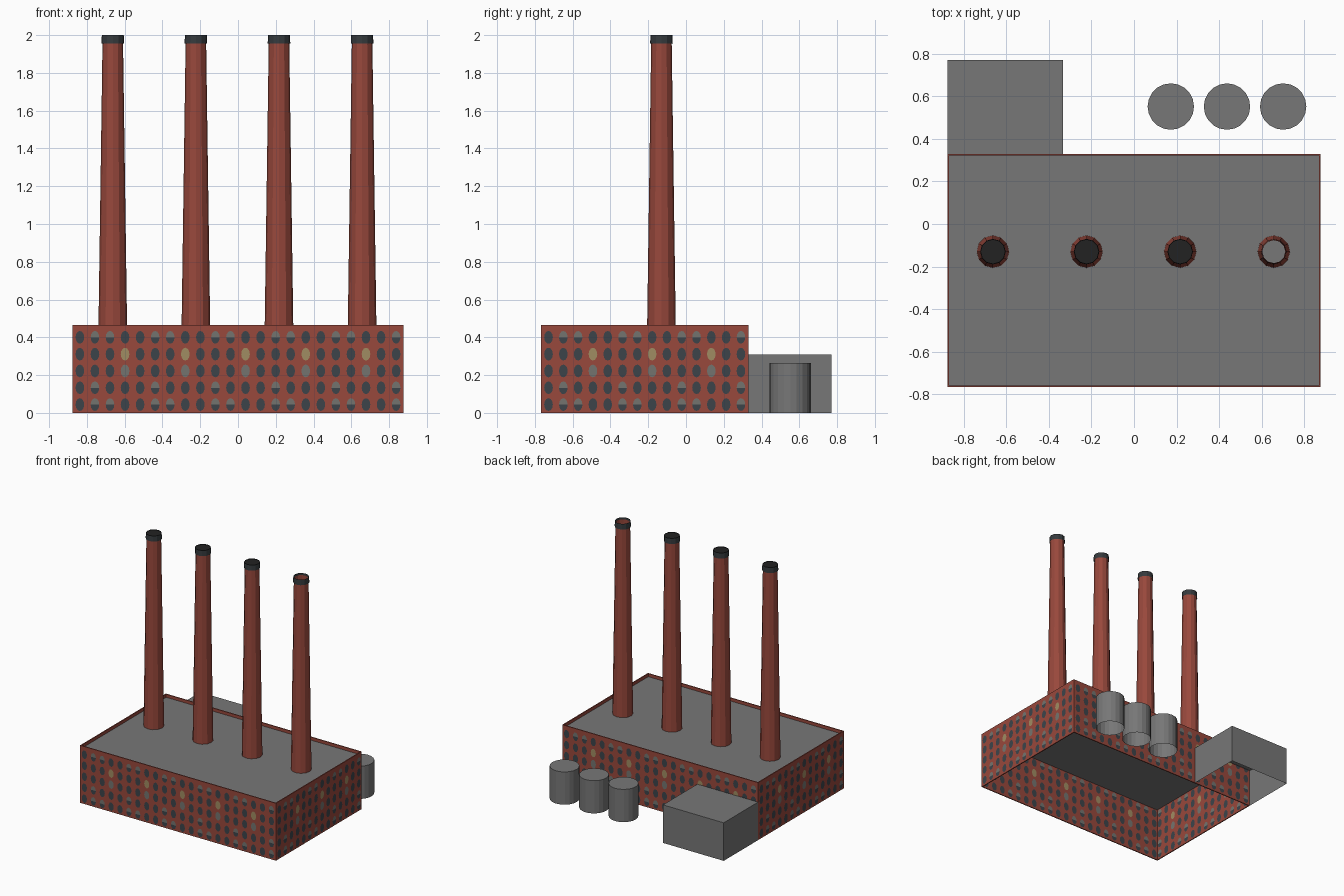
import bpy, bmesh, math
from mathutils import Vector

if "Cube" in bpy.data.objects:
    bpy.data.objects.remove(bpy.data.objects["Cube"], do_unlink=True)


def material(name, code):
    """Flat material from an sRGB hex code."""
    rgb = [int(code[i:i + 2], 16) / 255 for i in (0, 2, 4)]
    col = [c / 12.92 if c < 0.04 else ((c + 0.055) / 1.055) ** 2.4 for c in rgb] + [1]
    m = bpy.data.materials.new(name)
    m.use_nodes = True
    m.diffuse_color = col
    bsdf = m.node_tree.nodes["Principled BSDF"]
    bsdf.inputs["Base Color"].default_value = col
    bsdf.inputs["Roughness"].default_value = 0.9
    return m


BRICK = material("red brick", "98483C")
GREY = material("concrete grey", "777777")
CAP = material("dark cap grey", "353A3D")
SOOT = material("soot black", "222222")
GLASS = material("dark glass", "3C444A")
PALE = material("pale glass", "74746F")
LAMP = material("lit window tan", "A08C62")


def finish(name, bm, *mats):
    me = bpy.data.meshes.new(name)
    bm.to_mesh(me)
    bm.free()
    for m in mats:
        me.materials.append(m)
    ob = bpy.data.objects.new(name, me)
    bpy.context.collection.objects.link(ob)
    return ob


def tube(name, x, y, z0, z1, r0, r1, sides, mat, lid=False):
    """Open tube, optionally closed at the top."""
    bm = bmesh.new()
    bmesh.ops.create_cone(bm, cap_ends=True, segments=sides,
                          radius1=r0, radius2=r1, depth=z1 - z0)
    ends = [f for f in bm.faces if abs(f.normal.z) > 0.9
            and not (lid and f.normal.z > 0)]
    bmesh.ops.delete(bm, geom=ends, context='FACES_ONLY')
    bmesh.ops.translate(bm, vec=(x, y, (z0 + z1) / 2), verts=bm.verts)
    return finish(name, bm, mat)


def shell(name, x0, x1, y0, y1, z0, z1, mat, drop):
    """Box without the faces that point along the dropped directions."""
    bm = bmesh.new()
    bmesh.ops.create_cube(bm, size=1)
    bmesh.ops.scale(bm, vec=(x1 - x0, y1 - y0, z1 - z0), verts=bm.verts)
    bmesh.ops.translate(bm, vec=((x0 + x1) / 2, (y0 + y1) / 2, (z0 + z1) / 2),
                        verts=bm.verts)
    bm.normal_update()
    gone = [f for f in bm.faces if any(f.normal.dot(Vector(d)) > 0.9 for d in drop)]
    bmesh.ops.delete(bm, geom=gone, context='FACES')
    return finish(name, bm, mat)


UP, DOWN, FRONT = (0, 0, 1), (0, 0, -1), (0, -1, 0)
X, Y0, Y1, TOP, ROOF = 0.877, -0.767, 0.33, 0.465, 0.44
WALL = 0.008

# Main hall: thin brick walls with a parapet, and a sunken roof
walls = shell("brick_walls", -X, X, Y0, Y1, 0, TOP, BRICK, (UP, DOWN))
solid = walls.modifiers.new("thickness", 'SOLIDIFY')
solid.thickness, solid.offset, solid.use_even_offset = WALL, -1, True

bm = bmesh.new()
bm.faces.new([bm.verts.new((x, y, ROOF)) for x, y in
              ((-X + WALL, Y0 + WALL), (X - WALL, Y0 + WALL),
               (X - WALL, Y1 - WALL), (-X + WALL, Y1 - WALL))])
finish("hall_roof", bm, GREY)


# Windows: thin oval panes on both sides of each wall
def pane_colours(row, col):
    """Material slots for the upper and lower half of a pane."""
    k = col % 4
    if k == 3 and row in (1, 2):
        return (2, 2) if row == 1 else (1, 1)
    if (row in (0, 4) and k in (1, 2)) or (row == 3 and k == 1):
        return 1, 0
    return 0, 0


def pane(bm, centre, along, normal, colours):
    for half, slot in enumerate(colours):
        pts = []
        for i in range(7):
            a = math.pi * (half + i / 6)
            pts.append(bm.verts.new(centre + along * 0.023 * math.cos(a)
                                    + Vector(UP) * 0.034 * math.sin(a)))
        f = bm.faces.new(pts)
        f.material_index = slot
        f.normal_update()
        if f.normal.dot(normal) < 0:
            f.normal_flip()


def window_wall(name, start, end):
    start, end = Vector(start), Vector(end)
    along = (end - start).normalized()
    out = along.cross(Vector(UP))
    count = round((end - start).length / 0.08)
    step = (end - start).length / count
    bm = bmesh.new()
    for row in range(5):
        for col in range(count):
            c = start + along * step * (col + 0.5) + Vector(UP) * (0.4 - 0.089 * row)
            colours = pane_colours(row, col)
            pane(bm, c + out * 0.002, along, out, colours)
            # Keep inner panes clear of the roof and the corners
            if 0 < col < count - 1 or step > 2 * WALL:
                pane(bm, c - out * (WALL + 0.002), along, -out, colours)
    finish(name, bm, GLASS, PALE, LAMP)


corners = [(-X, Y0, 0), (X, Y0, 0), (X, Y1, 0), (-X, Y1, 0)]
for i, side in enumerate(("front", "left", "back", "right")):
    window_wall(side + "_windows", corners[i], corners[(i + 1) % 4])

# Four tapered chimneys; the last one is left open at the top
for i in range(4):
    x, y = -0.663 + 0.44 * i, -0.13
    n = str(i + 1)
    tube("chimney_" + n, x, y, ROOF, 1.985, 0.076, 0.054, 12, BRICK)
    tube("chimney_cap_" + n, x, y, 1.955, 2.0, 0.06, 0.058, 12, CAP)
    if i < 3:
        bm = bmesh.new()
        bmesh.ops.create_circle(bm, cap_ends=True, segments=12, radius=0.058)
        bmesh.ops.translate(bm, vec=(x, y, 1.995), verts=bm.verts)
        finish("chimney_soot_" + n, bm, SOOT)

# Rear annex, open below and where it meets the hall
shell("rear_annex", -X, -0.333, Y1, 0.77, 0, 0.308, GREY, (DOWN, FRONT))

# Row of storage tanks, open below
for i in range(3):
    tube("storage_tank_" + str(i + 1), 0.173 + 0.264 * i, 0.552, 0, 0.265,
         0.109, 0.109, 20, GREY, lid=True)
